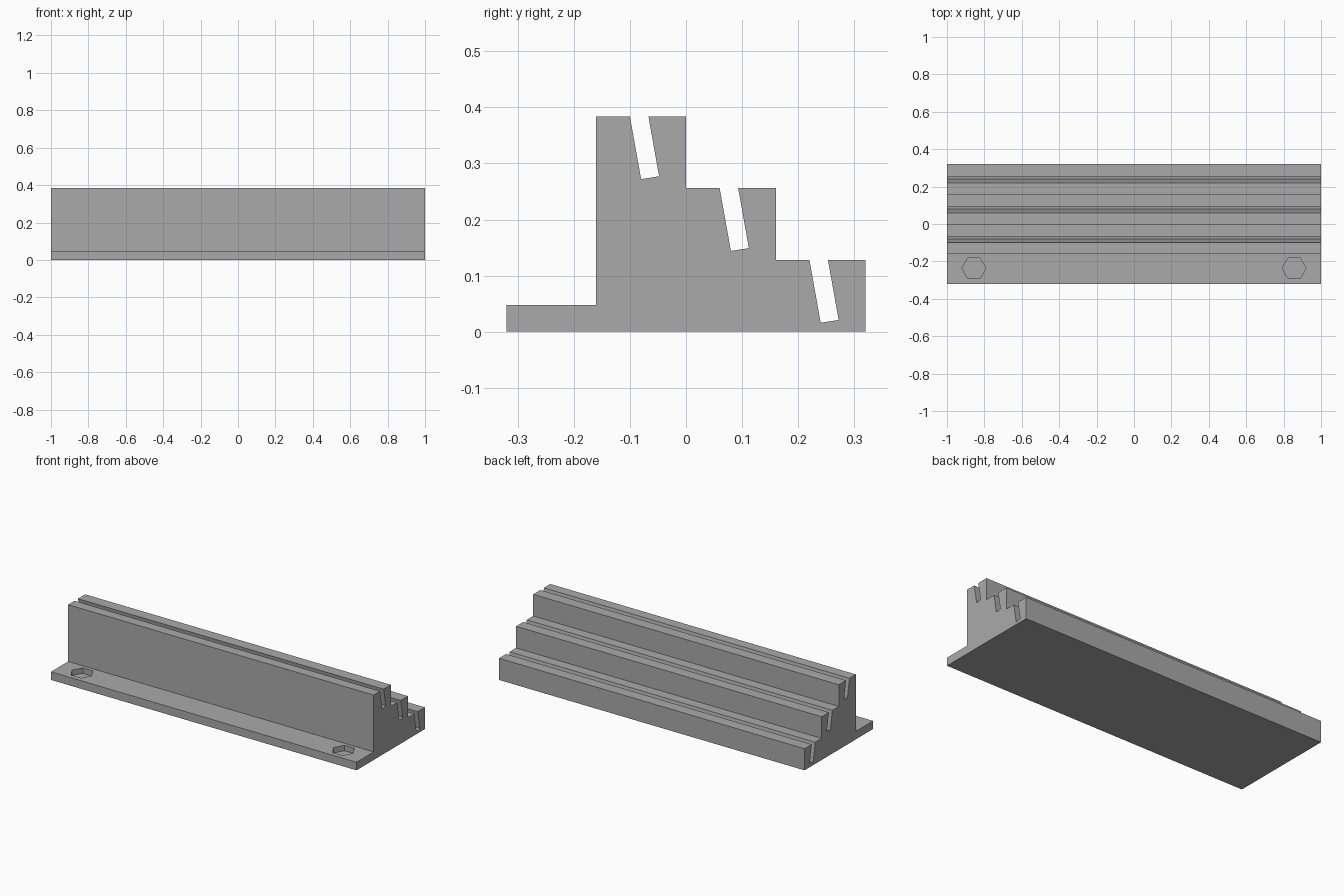
import bpy
import bmesh
import math

cube = bpy.data.objects.get("Cube")
if cube:
    bpy.data.objects.remove(cube, do_unlink=True)

LENGTH = 2.0
STEP_Y, STEP_Z = 0.16, 0.128

grey = bpy.data.materials.new("plain_grey")
grey.use_nodes = True
colour = (0.4, 0.4, 0.4, 1)
grey.diffuse_color = colour
grey.node_tree.nodes["Principled BSDF"].inputs["Base Color"].default_value = colour


def make_object(name, bm):
    bmesh.ops.recalc_face_normals(bm, faces=bm.faces[:])
    mesh = bpy.data.meshes.new(name)
    bm.to_mesh(mesh)
    bm.free()
    mesh.materials.append(grey)
    obj = bpy.data.objects.new(name, mesh)
    bpy.context.collection.objects.link(obj)
    return obj


# Side profile: front flange, then three steps down, each with a tilted slot
profile = [(-0.32, 0), (-0.32, 0.048), (-0.16, 0.048)]
step = [(-0.16, 0.384), (-0.1, 0.384), (-0.08, 0.272),
        (-0.048, 0.277), (-0.067, 0.384), (0, 0.384)]
for i in range(3):
    profile += [(y + i * STEP_Y, z - i * STEP_Z) for y, z in step]
profile.append((0.32, 0))

# Stepped rack body, extruded along its length
bm = bmesh.new()
end = bm.faces.new([bm.verts.new((-LENGTH / 2, y, z)) for y, z in profile])
sweep = bmesh.ops.extrude_face_region(bm, geom=[end], use_keep_orig=True)
bmesh.ops.translate(bm, vec=(LENGTH, 0, 0),
                    verts=[g for g in sweep["geom"] if isinstance(g, bmesh.types.BMVert)])
body = make_object("stepped_rack", bm)

# Hexagonal recesses near both ends of the flange
for side, x in (("left", 0.856), ("right", -0.856)):
    bm = bmesh.new()
    bmesh.ops.create_cone(bm, cap_ends=True, segments=6,
                          radius1=0.064, radius2=0.064, depth=0.08)
    # Turn a corner towards x
    corner = max(bm.verts, key=lambda v: v.co.x).co
    if abs(corner.y) > 0.01:
        for v in bm.verts:
            v.co.x, v.co.y = v.co.y, -v.co.x
    bmesh.ops.translate(bm, verts=bm.verts[:], vec=(x, -0.237, 0.056))
    cutter = make_object(side + "_recess_cutter", bm)
    cutter.hide_render = True
    cutter.hide_set(True)
    cut = body.modifiers.new(side + "_recess", "BOOLEAN")
    cut.operation = "DIFFERENCE"
    cut.solver = "EXACT"
    cut.object = cutter
